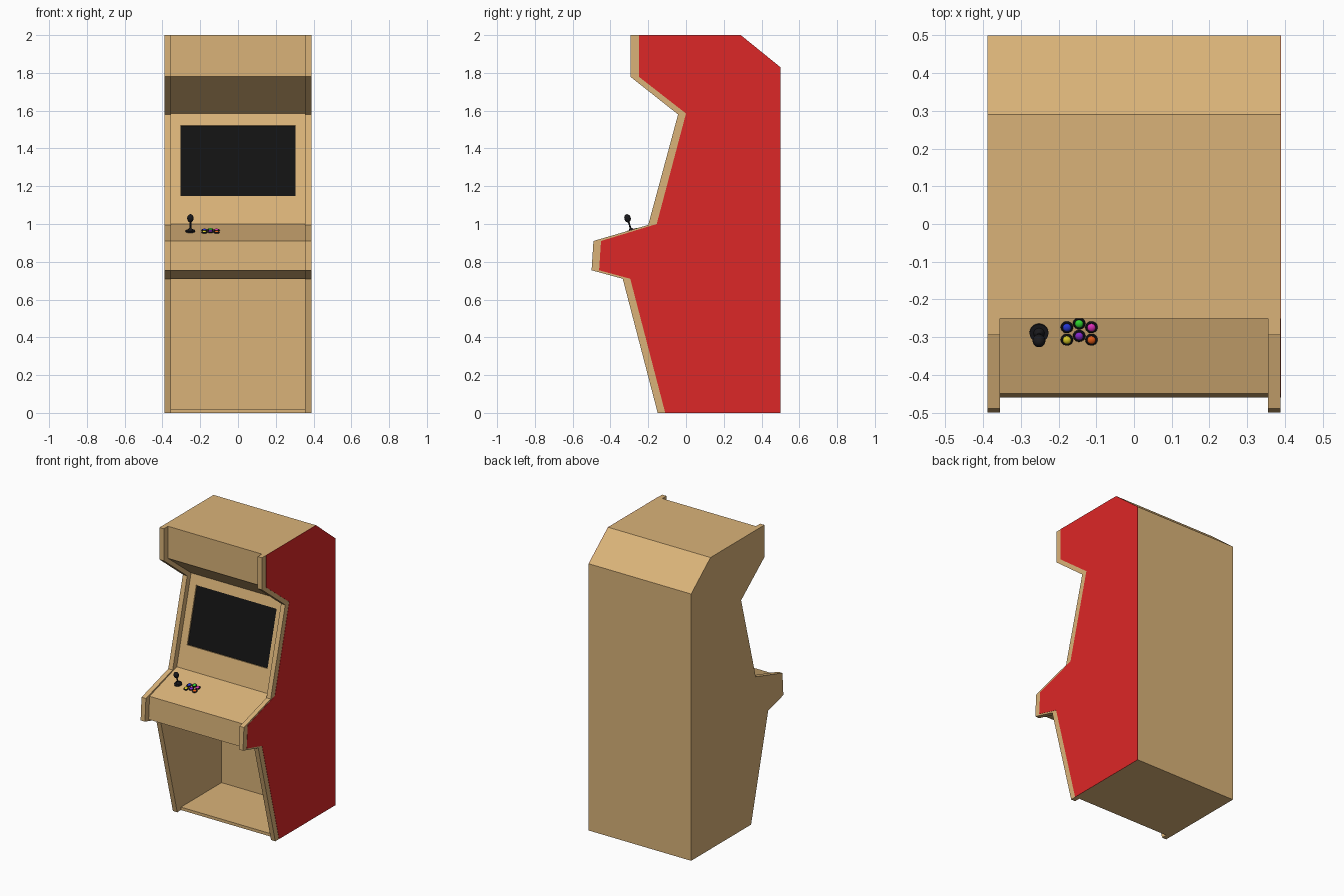
import bpy, math
import bmesh
from mathutils import Vector, Matrix

if "Cube" in bpy.data.objects:
    bpy.data.objects.remove(bpy.data.objects["Cube"])


def material(name, rgb):
    m = bpy.data.materials.new(name)
    m.diffuse_color = (*rgb, 1)
    m.use_nodes = True
    m.node_tree.nodes["Principled BSDF"].inputs["Base Color"].default_value = m.diffuse_color
    return m


WOOD = material("wood", (0.70, 0.45, 0.19))
RED = material("red_paint", (0.72, 0.02, 0.02))
BLACK = material("black_plastic", (0.01, 0.01, 0.012))
GLASS = material("screen_glass", (0.006, 0.006, 0.006))


def extrude_profile(name, profile, x0, x1, mat):
    """Extrude a (y, z) outline from x0 to x1."""
    bm = bmesh.new()
    face = bm.faces.new([bm.verts.new((x0, y, z)) for y, z in profile])
    ext = bmesh.ops.extrude_face_region(bm, geom=[face])
    verts = [v for v in ext["geom"] if isinstance(v, bmesh.types.BMVert)]
    bmesh.ops.translate(bm, verts=verts, vec=(x1 - x0, 0, 0))
    bmesh.ops.recalc_face_normals(bm, faces=bm.faces)
    mesh = bpy.data.meshes.new(name)
    bm.to_mesh(mesh)
    bm.free()
    ob = bpy.data.objects.new(name, mesh)
    bpy.context.collection.objects.link(ob)
    mesh.materials.append(mat)
    return ob


def finish(name, mat, smooth=True):
    ob = bpy.context.object
    ob.name = name
    ob.data.materials.append(mat)
    if smooth:
        bpy.ops.object.shade_smooth_by_angle()
    return ob


def box(name, loc, size, tilt, mat):
    bpy.ops.mesh.primitive_cube_add(size=1, location=loc, rotation=(tilt, 0, 0))
    bpy.context.object.scale = size
    return finish(name, mat, False)


# Side panels with the full outline
back = [(0.29, 2.0), (0.5, 1.83), (0.5, 0)]
outer = [(-0.15, 0), (-0.335, 0.71), (-0.5, 0.755), (-0.49, 0.91), (-0.2, 0.995),
         (-0.042, 1.58), (-0.295, 1.78), (-0.295, 2.0)] + back
extrude_profile("left_side_panel", outer, -0.389, -0.356, WOOD)
extrude_profile("right_side_panel", outer, 0.356, 0.388, WOOD)

# Painted area on the right side, leaving a bare front rim
front = [(-0.46, 0.755), (-0.45, 0.91), (-0.155, 1.0), (0, 1.585), (-0.25, 1.78), (-0.25, 2.0)]
extrude_profile("right_side_paint", [(-0.11, 0), (-0.295, 0.71)] + front + back, 0.388, 0.3895, RED)

# Centre body with control deck, screen wall, header and open knee space
knee = [(-0.11, 0), (-0.11, 0.02), (0.33, 0.02), (0.33, 0.71), (-0.295, 0.71)]
body = extrude_profile("cabinet_body", knee + front + back, -0.356, 0.356, WOOD)

# Screen set into a shallow recess
tilt = math.atan2(0.155, 0.585)
centre = Vector((0, -0.155 + 0.335 * 0.155 / 0.585, 1.335))
inward = Vector((0, math.cos(tilt), -math.sin(tilt)))
cutter = box("screen_cutter", centre, (0.61, 0.03, 0.385), -tilt, GLASS)
cutter.hide_render = True
cut = body.modifiers.new("screen_recess", "BOOLEAN")
cut.object = cutter
cut.solver = "EXACT"
bpy.context.view_layer.objects.active = body
bpy.ops.object.modifier_apply(modifier=cut.name)
bpy.data.objects.remove(cutter)
box("screen", centre + inward * 0.0125, (0.608, 0.01, 0.383), -tilt, GLASS)

# Control deck placement helper
deck_tilt = math.atan2(0.09, 0.295)
deck_up = Vector((0, -math.sin(deck_tilt), math.cos(deck_tilt)))


def on_deck(x, y, h=0):
    return Vector((x, y, 0.91 + (y + 0.45) * 0.09 / 0.295)) + deck_up * h


# Joystick: base plate, boot, shaft and knob
rot = (deck_tilt, 0, 0)
jx, jy = -0.252, -0.288
bpy.ops.mesh.primitive_cylinder_add(vertices=24, radius=0.025, depth=0.008,
                                    location=on_deck(jx, jy, 0.003), rotation=rot)
finish("joystick_base", BLACK)
bpy.ops.mesh.primitive_cone_add(vertices=24, radius1=0.015, radius2=0.005, depth=0.016,
                                location=on_deck(jx, jy, 0.014), rotation=rot)
finish("joystick_boot", BLACK)
bpy.ops.mesh.primitive_cylinder_add(vertices=12, radius=0.0045, depth=0.06,
                                    location=on_deck(jx, jy, 0.035), rotation=rot)
finish("joystick_shaft", BLACK)
bpy.ops.mesh.primitive_uv_sphere_add(segments=24, ring_count=12, radius=0.017,
                                     location=on_deck(jx, jy, 0.074), rotation=rot)
bpy.context.object.scale = (1, 1, 1.3)
finish("joystick_knob", BLACK)

# Six buttons, each a coloured dome in a black ring
colours = [("yellow", (0.75, 0.65, 0.02)), ("blue", (0.02, 0.04, 0.7)),
           ("purple", (0.25, 0.02, 0.6)), ("green", (0.03, 0.7, 0.03)),
           ("orange", (0.85, 0.12, 0.01)), ("magenta", (0.75, 0.03, 0.5))]
for i, (name, rgb) in enumerate(colours):
    col, row = divmod(i, 2)
    x = -0.178 + 0.0325 * col
    y = -0.306 + 0.033 * row + (0.01 if col == 1 else 0)
    bpy.ops.mesh.primitive_torus_add(location=on_deck(x, y, 0.003), rotation=rot, major_radius=0.0125,
                                     minor_radius=0.004, major_segments=24, minor_segments=8)
    finish(name + "_button_ring", BLACK)
    bpy.ops.mesh.primitive_uv_sphere_add(segments=20, ring_count=10, radius=0.0115,
                                         location=on_deck(x, y, 0.004), rotation=rot)
    bpy.context.object.scale = (1, 1, 0.65)
    finish(name + "_button", material(name, rgb))
